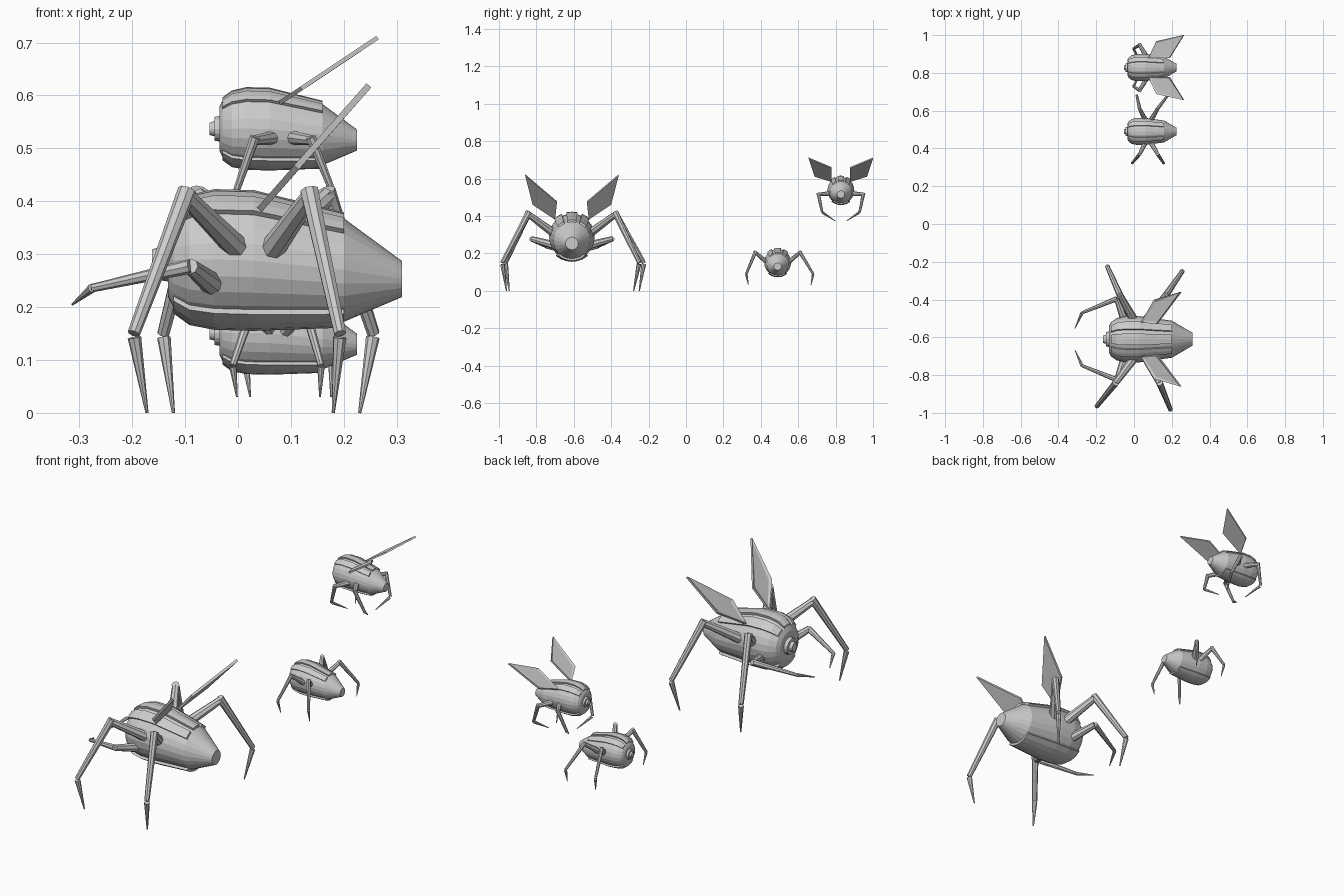
import bpy, bmesh
from math import sin, cos, radians, pi
from mathutils import Vector

if "Cube" in bpy.data.objects:
    bpy.data.objects.remove(bpy.data.objects["Cube"])

# body cross-sections: x, centre height, radius
RINGS = [(-.132, .289, .07), (-.122, .289, .09), (-.092, .289, .112), (-.045, .29, .122),
         (.03, .288, .122), (.2, .27, .098), (.31, .253, .034)]


def make(name, bm):
    bmesh.ops.recalc_face_normals(bm, faces=bm.faces)
    me = bpy.data.meshes.new(name)
    bm.to_mesh(me)
    bm.free()
    ob = bpy.data.objects.new(name, me)
    bpy.context.collection.objects.link(ob)
    return ob


def loft(bm, loops, closed=True):
    vs = [[bm.verts.new(p) for p in lp] for lp in loops]
    n = len(vs[0])
    for a, b in zip(vs, vs[1:]):
        for i in range(n):
            bm.faces.new((a[i], a[(i + 1) % n], b[(i + 1) % n], b[i]))
    bm.faces.new(vs[0])
    bm.faces.new(vs[-1][::-1])


def limb(name, a, b, r1, r2, sides=8):
    # tapered rod between two points
    a, b = Vector(a), Vector(b)
    q = (b - a).to_track_quat('Z', 'Y')
    bm = bmesh.new()
    loft(bm, [[p + q @ Vector((r * cos(2 * pi * i / sides), r * sin(2 * pi * i / sides), 0))
               for i in range(sides)] for p, r in ((a, r1), (b, r2))])
    return make(name, bm)


def bug_body(name, place):
    # rounded hull
    n = 24
    bm = bmesh.new()
    loft(bm, [[place(x, r * sin(2 * pi * i / n), z + r * cos(2 * pi * i / n)) for i in range(n)]
              for x, z, r in RINGS])
    make(name + "_hull", bm)
    # stepped snout
    bm = bmesh.new()
    loft(bm, [[place(x, r * sin(pi * i / 8), .289 + r * cos(pi * i / 8)) for i in range(16)]
              for x, r in ((-.125, .042), (-.148, .038), (-.148, .024), (-.163, .02))])
    make(name + "_snout", bm)
    # raised armour strips following the hull
    for part, a0, a1, steps in (("spine_plate", -13, 13, 2), ("left_back_plate", 24, 45, 2),
                                ("right_back_plate", -45, -24, 2), ("belly_plate", 140, 220, 6)):
        angs = [radians(a0 + (a1 - a0) * i / steps) for i in range(steps + 1)]
        bm = bmesh.new()
        loops = []
        for x, z, r in RINGS[1:6]:
            loops.append([place(x, (r + .011) * sin(a), z + (r + .011) * cos(a)) for a in angs] +
                         [place(x, (r - .008) * sin(a), z + (r - .008) * cos(a)) for a in angs[::-1]])
        loft(bm, loops)
        make(name + "_" + part, bm)


def leg(name, hip, knee, ankle, foot, s):
    # coxa, thigh and pointed shin
    limb(name + "_hip", hip, knee, .024 * s, .017 * s)
    k, a, f = Vector(knee), Vector(ankle), Vector(foot)
    limb(name + "_thigh", k + (k - a).normalized() * .012 * s, a, .018 * s, .012 * s)
    limb(name + "_shin", a + (f - a) * .05, f, .013 * s, .003 * s)


def wings(name, cy, corners, thick):
    # kite-shaped blade with a recessed panel, on both sides
    for side, sg in (("left", 1), ("right", -1)):
        bm = bmesh.new()
        f = bm.faces.new([bm.verts.new((x, cy + sg * y, z)) for x, y, z in corners])
        f.normal_update()
        if f.normal.z < 0:
            f.normal_flip()
        nrm = f.normal.copy()
        ext = bmesh.ops.extrude_face_region(bm, geom=[f], use_keep_orig=True)
        top = [g for g in ext["geom"] if isinstance(g, bmesh.types.BMFace)][0]
        bmesh.ops.translate(bm, verts=top.verts, vec=nrm * thick)
        bmesh.ops.inset_region(bm, faces=[top], thickness=thick * 1.3, depth=0)
        bmesh.ops.translate(bm, verts=top.verts, vec=-nrm * thick * .5)
        make(f"{name}_{side}_wing", bm)


# large standing bug
BY = -.61
bug_body("large", lambda x, y, z: (x, BY + y, z))
for nm, hip, knee, ankle, foot in (
        ("right_front", (0, -.1, .31), (-.1, -.235, .41), (-.197, -.355, .15), (-.172, -.335, 0)),
        ("right_rear", (.065, -.1, .31), (.137, -.235, .41), (.193, -.372, .15), (.18, -.35, 0)),
        ("left_front", (0, .1, .31), (-.075, .235, .41), (-.141, .385, .15), (-.122, .36, 0)),
        ("left_rear", (.065, .1, .31), (.17, .235, .41), (.256, .36, .15), (.23, .33, 0))):
    leg("large_" + nm + "_leg", *[(p[0], BY + p[1], p[2]) for p in (hip, knee, ankle, foot)], 1)
# forward-reaching feelers
for side, sg in (("left", 1), ("right", -1)):
    pts = [(x, BY + sg * y, z) for x, y, z in
           ((-.05, .1, .245), (-.09, .215, .277), (-.275, .14, .236), (-.313, .057, .205))]
    for part, i, r1, r2 in (("base", 0, .022, .015), ("arm", 1, .014, .008), ("tip", 2, .009, .002)):
        limb(f"large_{side}_feeler_{part}", pts[i], pts[i + 1], r1, r2)
wings("large", BY, ((.045, .09, .38), (.115, .21, .46), (.252, .25, .615), (.125, .08, .471)), .012)


def small_place(cy, dz):
    return lambda x, y, z: ((x + .072) / 1.7, cy + y / 1.7, dz + (z - .165) / 1.7)


# small standing bug
SY = .49
bug_body("small", small_place(SY, .078))
for nm, sg, fx, rx, ay in (("right", -1, -.01, .157, .168), ("left", 1, .015, .178, .19)):
    for end, hx, kx, ax, fo in (("front", .06, .03, fx, fx + .008), ("rear", .09, .125, rx, rx - .002)):
        leg(f"small_{nm}_{end}_leg", (hx, SY + sg * .06, .155), (kx, SY + sg * .12, .205),
            (ax, SY + sg * ay, .09), (fo, SY + sg * (ay - .012), .03), .55)

# small flying bug, legs tucked underneath
FY = .828
bug_body("flying", small_place(FY, .464))
for nm, sg in (("right", -1), ("left", 1)):
    for end, hx, kx, ax, fx in (("front", .065, .03, -.003, .035), ("rear", .105, .14, .178, .145)):
        leg(f"flying_{nm}_{end}_leg", (hx, FY + sg * .06, .52), (kx, FY + sg * .12, .515),
            (ax, FY + sg * .1, .42), (fx, FY + sg * .03, .373), .55)
wings("flying", FY, ((.08, .05, .582), (.122, .14, .61), (.266, .172, .706), (.19, .05, .655)), .008)
